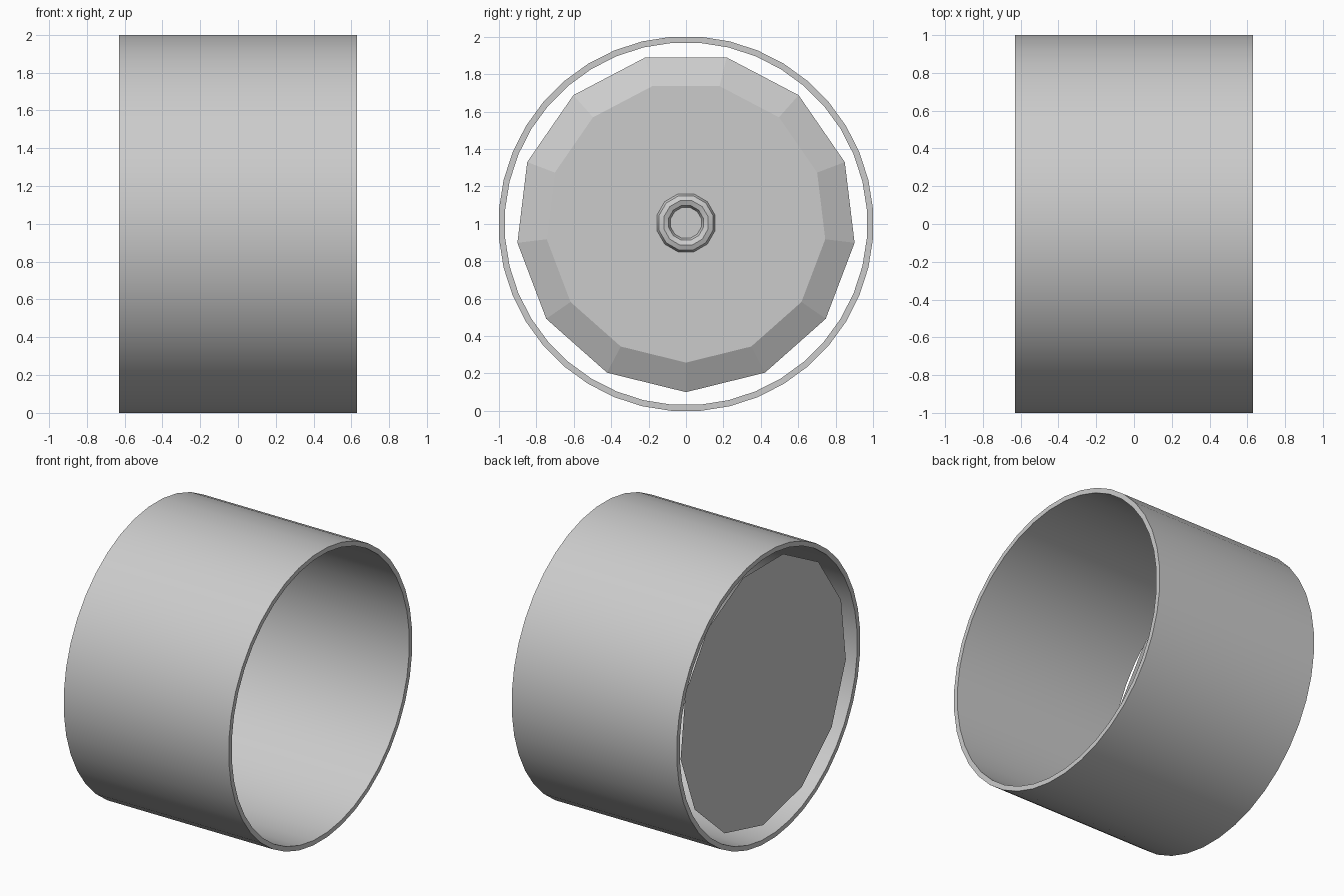
import bpy
import math

cube = bpy.data.objects.get("Cube")
if cube:
    bpy.data.objects.remove(cube, do_unlink=True)

grey = bpy.data.materials.new("light_grey")
grey.use_nodes = True
colour = (0.6, 0.6, 0.6, 1)
grey.diffuse_color = colour
grey.node_tree.nodes["Principled BSDF"].inputs["Base Color"].default_value = colour


def lathe(name, profile, sides, start, z, closed, smooth=None):
    """Turn an (x, radius) profile round the x axis; start is measured from straight down."""
    n = len(profile)
    verts = []
    for i in range(sides):
        a = start + math.tau * i / sides
        verts += [(x, r * math.sin(a), z - r * math.cos(a)) for x, r in profile]
    faces = []
    for i in range(sides):
        j = (i + 1) % sides
        for k in range(n if closed else n - 1):
            m = (k + 1) % n
            faces.append((i * n + k, i * n + m, j * n + m, j * n + k))
    if not closed:
        # flat caps at both ends
        faces.append([i * n for i in range(sides)])
        faces.append([i * n + n - 1 for i in reversed(range(sides))])
    mesh = bpy.data.meshes.new(name)
    mesh.from_pydata(verts, [], faces)
    mesh.materials.append(grey)
    obj = bpy.data.objects.new(name, mesh)
    bpy.context.collection.objects.link(obj)
    bpy.ops.object.select_all(action='DESELECT')
    obj.select_set(True)
    bpy.context.view_layer.objects.active = obj
    bpy.ops.object.mode_set(mode='EDIT')
    bpy.ops.mesh.select_all(action='SELECT')
    bpy.ops.mesh.normals_make_consistent(inside=False)
    bpy.ops.object.mode_set(mode='OBJECT')
    if smooth:
        bpy.ops.object.shade_smooth_by_angle(angle=math.radians(smooth))
    return obj


# Open barrel with a thin wall
half = 0.63
outer, inner = 1.003, 0.97
lathe("barrel", [(-half, inner), (-half, outer), (half, outer), (half, inner)],
      40, math.pi / 40, 1.0, True, smooth=30)

# Low-poly end plate with a sloped rim facing into the barrel
back, front = -0.59, -0.51
lathe("end_plate", [(back, 0.908), (front, 0.75)], 13, 0, 1.008, False)

# Small ring at the centre of the plate
tube, ring = 0.038, 0.123
section = [(front + tube * math.sin(t), ring + tube * math.cos(t))
           for t in (math.tau * k / 8 for k in range(8))]
lathe("centre_ring", section, 12, math.pi / 12, 1.005, True, smooth=40)
